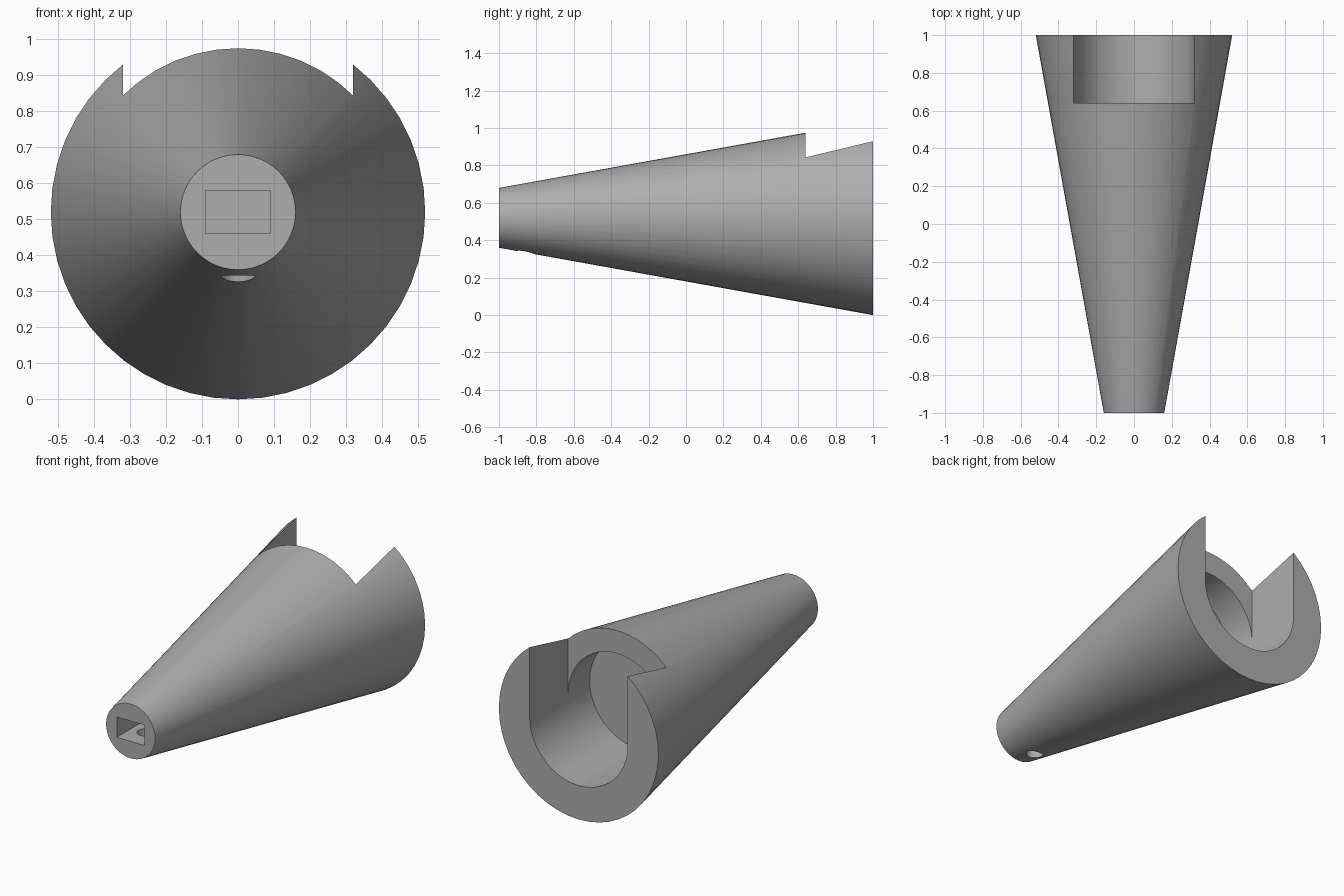
import bpy
import math

if "Cube" in bpy.data.objects:
    bpy.data.objects.remove(bpy.data.objects["Cube"], do_unlink=True)

AXIS_Z = 0.52

grey = bpy.data.materials.new("plain_grey")
grey.use_nodes = True
colour = (0.42, 0.42, 0.42, 1)
grey.diffuse_color = colour
grey.node_tree.nodes["Principled BSDF"].inputs["Base Color"].default_value = colour


def round_part(name, y0, y1, r0, r1, sides):
    """Cone or cylinder lying along the y axis."""
    bpy.ops.mesh.primitive_cone_add(
        vertices=sides, radius1=r0, radius2=r1, depth=y1 - y0,
        location=(0, (y0 + y1) / 2, AXIS_Z), rotation=(-math.pi / 2, 0, 0))
    bpy.context.object.name = name
    return bpy.context.object


def box_part(name, low, high):
    """Box between two opposite corners."""
    centre = [(a + b) / 2 for a, b in zip(low, high)]
    bpy.ops.mesh.primitive_cube_add(size=1, location=centre)
    obj = bpy.context.object
    obj.name = name
    obj.scale = [b - a for a, b in zip(low, high)]
    return obj


def cut(body, cutter):
    """Subtract the cutter from the body, then discard it."""
    mod = body.modifiers.new(cutter.name, "BOOLEAN")
    mod.operation = "DIFFERENCE"
    mod.solver = "EXACT"
    mod.object = cutter
    bpy.context.view_layer.objects.active = body
    bpy.ops.object.modifier_apply(modifier=mod.name)
    bpy.data.objects.remove(cutter, do_unlink=True)


# Tapered solid body
body = round_part("tapered_body", -1, 1, 0.16, 0.52, 48)
body.data.materials.append(grey)

# Round socket in the wide end, open to the top through a slot
cut(body, round_part("socket", 0.44, 1.2, 0.32, 0.32, 48))
cut(body, box_part("top_slot", (-0.32, 0.64, AXIS_Z), (0.32, 1.2, 1.3)))

# Rectangular pocket in the narrow end
cut(body, box_part("front_pocket", (-0.09, -1.1, 0.46), (0.09, -0.6, 0.58)))

# Small screw hole from below into the pocket
bpy.ops.mesh.primitive_cylinder_add(
    vertices=24, radius=0.047, depth=0.4, location=(0, -0.86, 0.3))
bpy.context.object.name = "screw_hole"
cut(body, bpy.context.object)

# Smooth the round walls, keep the rims sharp
bpy.ops.object.select_all(action="DESELECT")
body.select_set(True)
bpy.context.view_layer.objects.active = body
bpy.ops.object.shade_smooth_by_angle(angle=math.radians(30))
